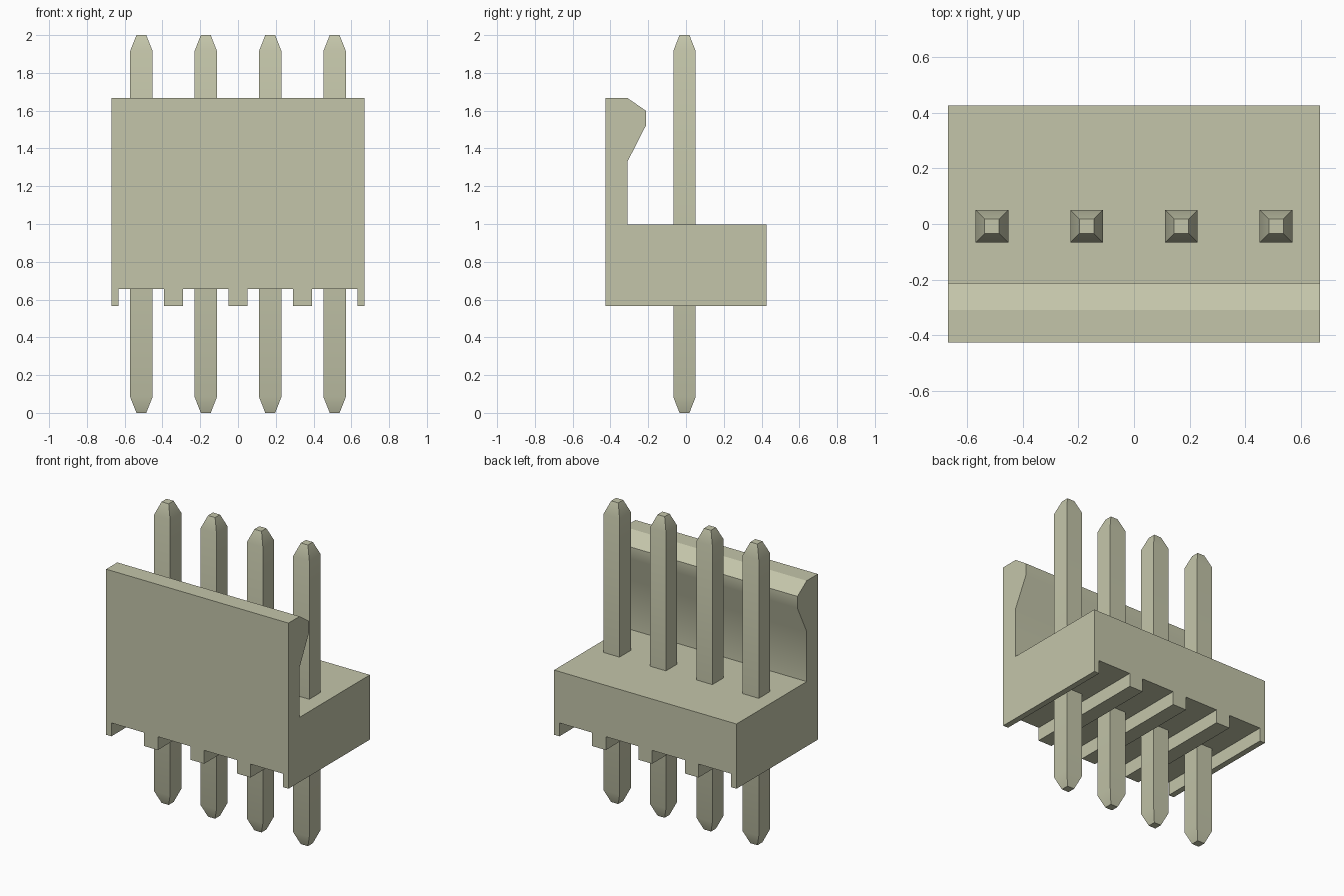
import bpy
import bmesh

cube = bpy.data.objects.get("Cube")
if cube:
    bpy.data.objects.remove(cube, do_unlink=True)

PITCH = 0.341
PIN_X = [(i - 1.5) * PITCH for i in range(4)]
PIN_Y = -0.008

beige = bpy.data.materials.new("olive beige")
beige.use_nodes = True
COLOUR = (0.55, 0.56, 0.40, 1)
beige.diffuse_color = COLOUR
beige.node_tree.nodes["Principled BSDF"].inputs["Base Color"].default_value = COLOUR


def make_object(name, bm):
    bmesh.ops.recalc_face_normals(bm, faces=bm.faces)
    mesh = bpy.data.meshes.new(name)
    bm.to_mesh(mesh)
    bm.free()
    mesh.materials.append(beige)
    obj = bpy.data.objects.new(name, mesh)
    bpy.context.collection.objects.link(obj)
    return obj


def activate(obj):
    bpy.ops.object.select_all(action='DESELECT')
    obj.select_set(True)
    bpy.context.view_layer.objects.active = obj


def smooth(obj):
    activate(obj)
    bpy.ops.object.shade_smooth_by_angle(angle=0.5236)


# Housing: side profile (y, z) with the latch wall, extruded across x
PROFILE = [(-0.427, 0.567), (0.427, 0.567), (0.427, 0.997), (-0.31, 0.997),
           (-0.31, 1.33), (-0.213, 1.52), (-0.213, 1.60), (-0.31, 1.667),
           (-0.427, 1.667)]
bm = bmesh.new()
side = bm.faces.new([bm.verts.new((-0.67, y, z)) for y, z in PROFILE])
extruded = bmesh.ops.extrude_face_region(bm, geom=[side])["geom"]
bmesh.ops.translate(bm, vec=(1.34, 0, 0),
                    verts=[v for v in extruded if isinstance(v, bmesh.types.BMVert)])
housing = make_object("housing", bm)

# Slots under the housing, one around each pin
bm = bmesh.new()
for x in PIN_X:
    box = bmesh.ops.create_cube(bm, size=1)["verts"]
    bmesh.ops.scale(bm, vec=(0.24, 1.2, 0.2), verts=box)
    bmesh.ops.translate(bm, vec=(x, 0, 0.556), verts=box)
cutter = make_object("slot_cutter", bm)
cutter.hide_render = True
cut = housing.modifiers.new("slots", 'BOOLEAN')
cut.operation = 'DIFFERENCE'
cut.solver = 'EXACT'
cut.object = cutter
activate(housing)
bpy.ops.object.modifier_apply(modifier=cut.name)
bpy.data.objects.remove(cutter, do_unlink=True)
smooth(housing)

# Square pins with tapered ends: (height, half width)
RINGS = [(0, 0.026), (0.083, 0.059), (1.917, 0.059), (2.0, 0.026)]
for number, x in enumerate(PIN_X, 1):
    bm = bmesh.new()
    rings = [[bm.verts.new((x + sx * h, PIN_Y + sy * h, z))
              for sx, sy in ((-1, -1), (1, -1), (1, 1), (-1, 1))]
             for z, h in RINGS]
    bm.faces.new(rings[0])
    bm.faces.new(rings[-1])
    for low, high in zip(rings, rings[1:]):
        for i in range(4):
            j = (i + 1) % 4
            bm.faces.new((low[i], low[j], high[j], high[i]))
    smooth(make_object(f"pin_{number}", bm))
